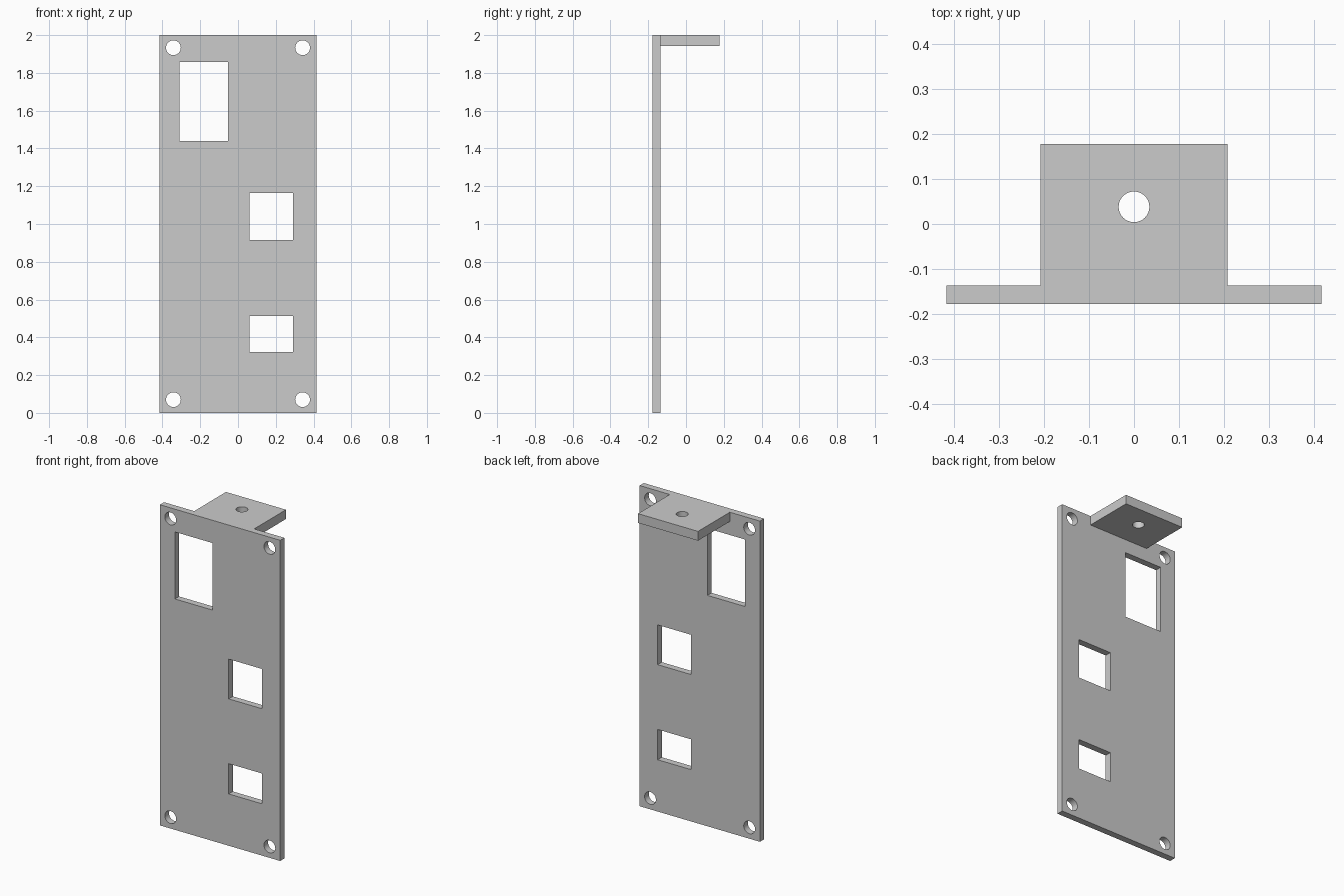
import bpy
from math import pi

if "Cube" in bpy.data.objects:
    bpy.data.objects.remove(bpy.data.objects["Cube"])


def box(name, x, y, z):
    """Box from (min, max) ranges."""
    bpy.ops.mesh.primitive_cube_add(size=1, location=[sum(r) / 2 for r in (x, y, z)])
    ob = bpy.context.object
    ob.name = name
    ob.scale = [r[1] - r[0] for r in (x, y, z)]
    bpy.ops.object.transform_apply(location=True, rotation=False, scale=True)
    return ob


def drill(name, radius, location, rotation=(0, 0, 0)):
    bpy.ops.mesh.primitive_cylinder_add(vertices=48, radius=radius, depth=0.2,
                                        location=location, rotation=rotation)
    bpy.context.object.name = name
    return bpy.context.object


def combine(target, other, operation):
    """Apply a boolean and remove the helper object."""
    mod = target.modifiers.new(operation.title(), 'BOOLEAN')
    mod.operation, mod.object, mod.solver = operation, other, 'EXACT'
    other.hide_render = True
    bpy.context.view_layer.objects.active = target
    bpy.ops.object.modifier_apply(modifier=mod.name)
    bpy.data.objects.remove(other, do_unlink=True)


FRONT, BACK, INNER = -0.177, 0.177, -0.136

# Upright plate with the top tab folded backwards
bracket = box("bracket_plate", (-0.415, 0.415), (FRONT, INNER), (0, 2))
combine(bracket, box("top_tab", (-0.207, 0.207), (-0.16, BACK), (1.942, 2)), 'UNION')

# Rectangular windows
for x, z in (((-0.311, -0.053), (1.44, 1.858)),
             ((0.06, 0.291), (0.916, 1.164)),
             ((0.06, 0.291), (0.323, 0.512))):
    combine(bracket, box("window_cutter", x, (-0.25, -0.08), z), 'DIFFERENCE')

# Corner screw holes
for x in (-0.342, 0.342):
    for z in (0.07, 1.933):
        combine(bracket, drill("screw_hole_cutter", 0.039, (x, -0.156, z), (pi / 2, 0, 0)),
                'DIFFERENCE')

# Tab hole
combine(bracket, drill("tab_hole_cutter", 0.034, (0, 0.038, 1.97)), 'DIFFERENCE')

# Smooth hole walls, crisp edges
bpy.ops.object.select_all(action='DESELECT')
bracket.select_set(True)
bpy.context.view_layer.objects.active = bracket
bpy.ops.object.shade_smooth_by_angle()
